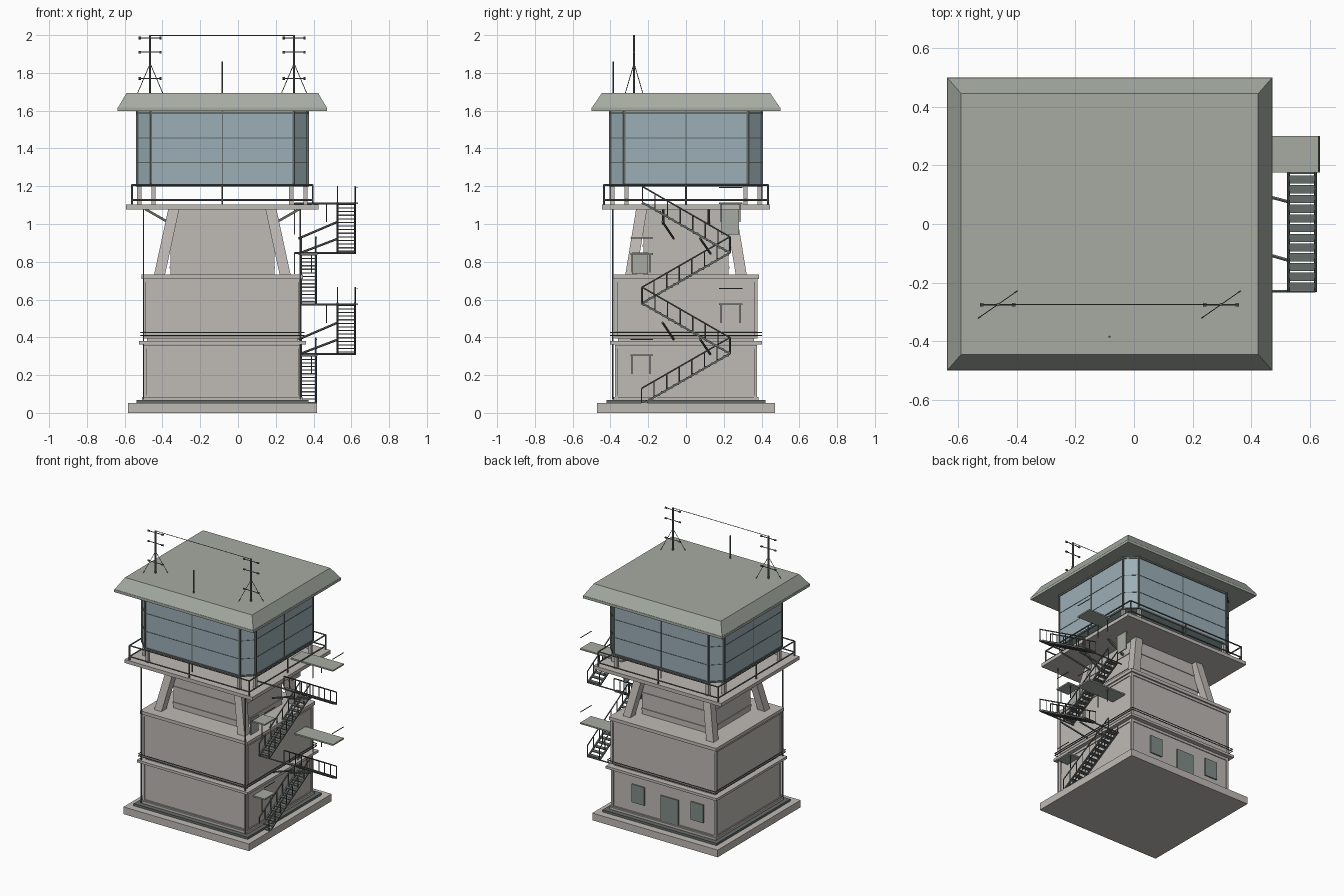
import bpy, bmesh, math
from mathutils import Vector

if "Cube" in bpy.data.objects:
    bpy.data.objects.remove(bpy.data.objects["Cube"])

def mat(name, c):
    m = bpy.data.materials.new(name)
    m.diffuse_color = (*c, 1)
    m.use_nodes = True
    m.node_tree.nodes["Principled BSDF"].inputs["Base Color"].default_value = m.diffuse_color
    return m

CON = mat("concrete", (0.52, 0.49, 0.46))
ROOF = mat("roof_green", (0.38, 0.41, 0.36))
MET = mat("dark_metal", (0.13, 0.15, 0.14))
GLASS = mat("glass", (0.33, 0.43, 0.47))
DOOR = mat("door_green", (0.22, 0.27, 0.25))
CX = -0.083  # tower axis

class Part:
    """Collects simple solids into one named mesh object."""
    def __init__(self, name, material):
        self.name, self.material, self.bm = name, material, bmesh.new()

    def loft(self, a, b):
        va = [self.bm.verts.new(p) for p in a]
        vb = [self.bm.verts.new(p) for p in b]
        n = len(va)
        self.bm.faces.new(va[::-1])
        self.bm.faces.new(vb)
        for i in range(n):
            j = (i + 1) % n
            self.bm.faces.new((va[i], va[j], vb[j], vb[i]))
        return self

    def box(self, x0, x1, y0, y1, z0, z1):
        r = [(x0, y0), (x1, y0), (x1, y1), (x0, y1)]
        return self.loft([(*p, z0) for p in r], [(*p, z1) for p in r])

    def slab(self, hx, hy, z0, z1):
        return self.box(CX - hx, CX + hx, -hy, hy, z0, z1)

    def bar(self, a, b, r=0.004, n=6):
        a, b = Vector(a), Vector(b)
        q = (b - a).to_track_quat('Z', 'Y')
        ring = [q @ Vector((r * math.cos(t), r * math.sin(t), 0))
                for t in (2 * math.pi * (i + 0.5) / n for i in range(n))]
        return self.loft([a + v for v in ring], [b + v for v in ring])

    def done(self):
        bmesh.ops.recalc_face_normals(self.bm, faces=self.bm.faces)
        me = bpy.data.meshes.new(self.name)
        self.bm.to_mesh(me)
        self.bm.free()
        me.materials.append(self.material)
        bpy.context.collection.objects.link(bpy.data.objects.new(self.name, me))

def chamfered(hx, hy, c, z):
    pts = [(hx - c, -hy), (hx, -hy + c), (hx, hy - c), (hx - c, hy),
           (c - hx, hy), (-hx, hy - c), (-hx, c - hy), (c - hx, -hy)]
    return [(CX + x, y, z) for x, y in pts]

# Foundation and plinth
Part("base_slab", CON).slab(0.5, 0.472, 0, 0.052).done()
Part("plinth", MET).slab(0.455, 0.42, 0.052, 0.068).done()
Part("plinth_step", CON).slab(0.425, 0.385, 0.068, 0.085).done()

# Two lower storeys with corner strips and ledges
for name, z0, z1, hx, hy in (("lower_storey", 0.08, 0.36, 0.41, 0.367),
                             ("upper_storey", 0.395, 0.71, 0.412, 0.37)):
    p = Part(name, CON).slab(hx, hy, z0, z1)
    for sx in (-1, 1):
        for sy in (-1, 1):
            x, y = CX + sx * hx, sy * hy
            p.box(x - .008, x + .008, y - .008, y + .008, z0, z1)
    p.slab(hx + .006, hy + .006, z0, z0 + .012).slab(hx + .006, hy + .006, z1 - .018, z1)
    p.done()
Part("lower_cornice", CON).slab(0.442, 0.402, 0.362, 0.38).done()
Part("storey_joint", CON).slab(0.40, 0.36, 0.38, 0.395).done()
Part("upper_cornice", CON).slab(0.428, 0.387, 0.71, 0.733).done()
p = Part("ledge_pipe", MET)
for z in (0.41, 0.425):
    c = [(CX + sx * .432, sy * .40, z) for sx, sy in ((-1, -1), (1, -1), (1, 1), (-1, 1))]
    for i in range(4):
        p.bar(c[i], c[(i + 1) % 4], 0.003)
p.done()

# Back entrance and windows
p = Part("back_door", DOOR).box(-0.2, -0.06, .365, .376, 0.088, 0.27).done()
p = Part("back_windows", DOOR)
for x in (0.12, -0.35):
    p.box(x - .05, x + .05, .365, .376, 0.16, 0.29)
p.done()

# Neck with bands, leaning legs and deck brackets
p = Part("neck", CON).slab(0.275, 0.225, 0.733, 1.08)
for z in (0.77, 0.885, 0.995):
    p.slab(0.28, 0.23, z - .006, z + .006)
p.done()
legs, br = Part("leaning_legs", CON), Part("deck_brackets", MET)
for sx in (-1, 1):
    for sy in (-1, 1):
        def sq(x, y, z, h=.029):
            return [(CX + sx * x + a * h, sy * y + b * h, z)
                    for a, b in ((-1, -1), (1, -1), (1, 1), (-1, 1))]
        legs.loft(sq(.332, .292, .733), sq(.257, .235, 1.08))
        br.bar((CX + sx * .27, sy * .12, 1.0), (CX + sx * .41, sy * .12, 1.08), .009, 4)
legs.done()
br.done()
Part("deck", CON).slab(0.51, 0.445, 1.077, 1.102).done()

# Deck railing
p = Part("deck_railing", MET)
c = [Vector((CX + sx * .478, sy * .435, 0)) for sx, sy in ((-1, -1), (1, -1), (1, 1), (-1, 1))]
for i in range(4):
    a, b = c[i], c[(i + 1) % 4]
    for z in (1.128, 1.207):
        p.bar(a + Vector((0, 0, z)), b + Vector((0, 0, z)), .005)
    for q in (a, (a + b) / 2):
        p.bar(q + Vector((0, 0, 1.1)), q + Vector((0, 0, 1.207)), .005)
p.done()

# Observation cab: posts, glass and frame
HX, HY, CH = 0.452, 0.402, 0.075
p = Part("cab_posts", CON)
for x, y, _ in chamfered(HX - .012, HY - .012, CH, 0):
    p.box(x - .011, x + .011, y - .011, y + .011, 1.1, 1.2)
p.done()
Part("cab_glass", GLASS).loft(chamfered(HX, HY, CH, 1.2), chamfered(HX, HY, CH, 1.6)).done()
p = Part("cab_frame", MET)
for z, r in ((1.203, .008), (1.325, .003), (1.455, .003), (1.587, .007)):
    c = chamfered(HX, HY, CH, z)
    for i in range(8):
        p.bar(c[i], c[(i + 1) % 8], r, 4)
for x, y, _ in chamfered(HX, HY, CH, 0):
    p.bar((x, y, 1.2), (x, y, 1.6), .008, 4)
for s in (-1, 1):
    p.bar((CX, s * HY, 1.13), (CX, s * HY, 1.6), .004, 4)
    p.bar((CX + s * HX, 0, 1.2), (CX + s * HX, 0, 1.6), .004, 4)
p.done()

# Roof: eave fascia and sloped slab
def rect(hx, hy, z):
    return [(CX + a * hx, b * hy, z) for a, b in ((-1, -1), (1, -1), (1, 1), (-1, 1))]
Part("roof_eave", ROOF).slab(0.555, 0.5, 1.597, 1.616).done()
Part("roof", ROOF).loft(rect(.553, .498, 1.616), rect(.507, .445, 1.694)).done()

# Antennas
p = Part("antennas", MET)
for x in (-0.465, 0.297):
    y = -0.275
    p.bar((x, y, 1.69), (x, y, 2.0), .006)
    for z in (1.985, 1.91, 1.77):
        p.bar((x - .06, y, z), (x + .06, y, z), .003)
        for s in (-1, 1):
            p.bar((x + s * .055 - .006, y, z), (x + s * .055 + .006, y, z), .007)
    for s in (-1, 1):
        p.bar((x, y, 1.85), (x + s * .066, y + s * .046, 1.694), .002, 4)
p.bar((-.465, -.275, 1.998), (.297, -.275, 1.998), .002, 4)
p.bar((CX, -.385, 1.69), (CX, -.385, 1.86), .004)
p.done()

# Zigzag stairs on the right side
for k in range(4):
    x0, x1 = ((.335, .412), (.527, .62))[k % 2]
    s = 1 if k % 2 == 0 else -1
    z0, z1 = .045 + .267 * k, .045 + .267 * (k + 1)
    y0, y1 = -.235 * s, .23 * s
    p = Part(f"stair_flight_{k + 1}", MET)
    for i in range(14):
        t = (i + .5) / 14
        y, z = y0 + (y1 - y0) * t, z0 + (z1 - z0) * t
        p.box(x0, x1, y - .014, y + .014, z - .003, z + .003)
    for x in (x0, x1):
        p.bar((x, y0, z0), (x, y1, z1), .007, 4)
        p.bar((x, y0, z0 + .085), (x, y1, z1 + .085), .004)
        for i in range(8):
            t = i / 7
            y, z = y0 + (y1 - y0) * t, z0 + (z1 - z0) * t
            p.bar((x, y, z), (x, y, z + .085), .003)
    if k % 2:  # wall braces of the outer flights
        p.bar((.53, -.125, z1 - .1), (.32, -.065, z1 - .19), .006)
        p.bar((.53, .075, z1 - .19), (.32, .13, z1 - .27), .006)
        p.bar((.3, -.23, z1 - .005), (.62, -.23, z1 - .005), .005)
        p.bar((.3, .23, z0), (.62, .23, z0), .005)
    p.done()

# Landings with short supports and an outer rail
for k, z in enumerate((.305, .575, .842, 1.11)):
    x0, x1, y0, y1 = ((.32, .42, -.295, -.175), (.30, .635, .175, .30))[k % 2]
    Part(f"landing_{k + 1}", ROOF).box(x0, x1, y0, y1, z - .005, z + .005).done()
    p = Part(f"landing_supports_{k + 1}", MET)
    xs = (x0 + x1) / 2 if k % 2 else x1 - .03
    for y in (y0 + .01, y1 - .015):
        p.bar((xs, y, z - .1), (xs, y, z), .003)
    p.bar((x1 - .004, y0, z + .083), (x1 - .004, y1, z + .083), .003)
    p.done()
Part("landing_panel_low", ROOF).box(.296, .302, -.285, -.2, .735, .85).done()
Part("landing_panel_high", ROOF).box(.296, .302, .185, .28, .945, 1.11).done()

# Corner downpipes
p = Part("downpipes", MET)
for x in (-.5, .33):
    p.bar((x, -.388, .07), (x, -.388, 1.08), .004)
p.done()
